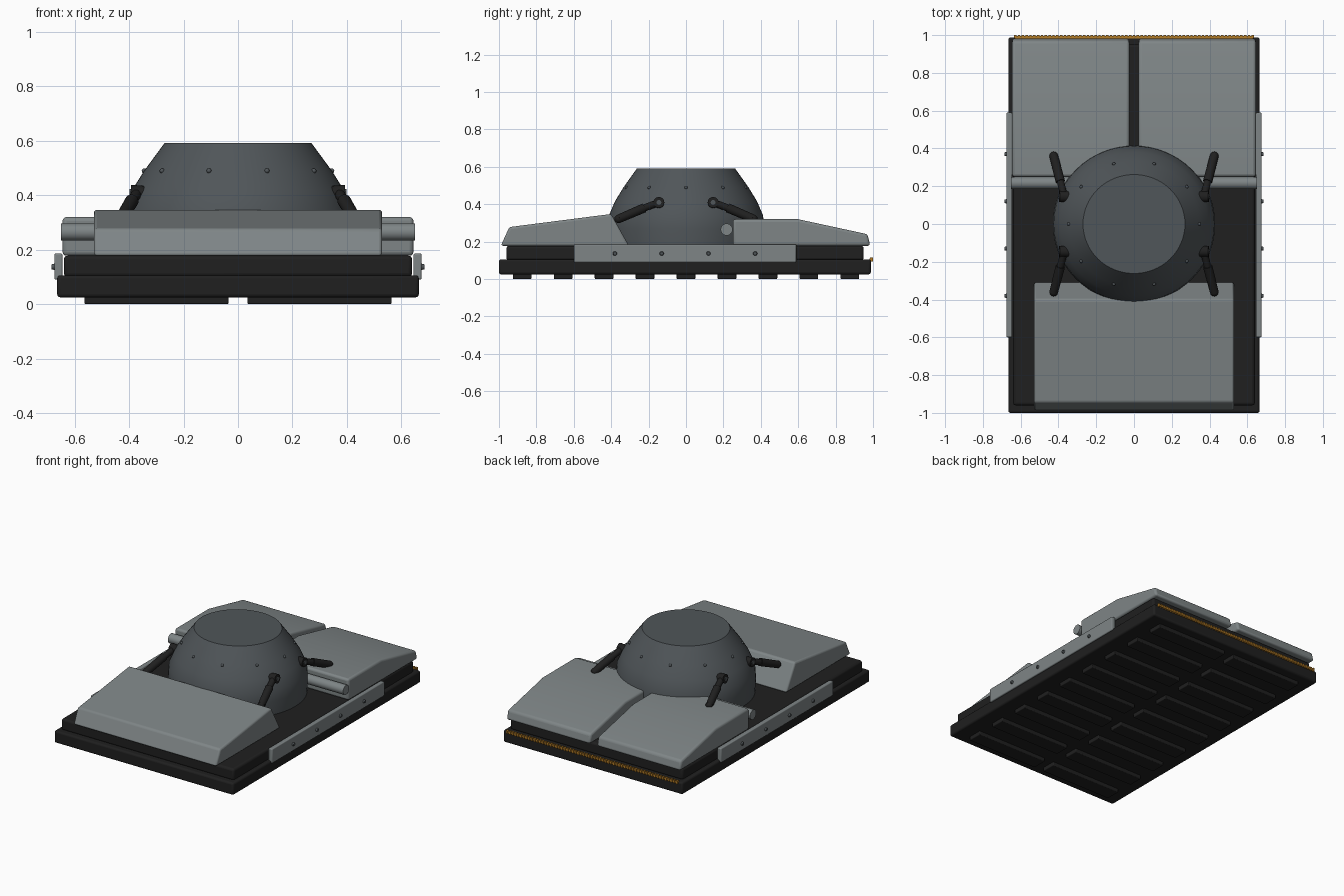
import bpy, bmesh, math
from mathutils import Vector, Matrix

cube = bpy.data.objects.get("Cube")
if cube:
    bpy.data.objects.remove(cube)


def material(name, colour):
    m = bpy.data.materials.new(name)
    m.use_nodes = True
    m.diffuse_color = (*colour, 1)
    m.node_tree.nodes["Principled BSDF"].inputs["Base Color"].default_value = (*colour, 1)
    return m


black = material("black rubber", (0.014, 0.014, 0.014))
grey = material("armour grey", (0.21, 0.235, 0.24))
slate = material("dark slate", (0.08, 0.092, 0.1))
gold = material("amber gold", (0.45, 0.2, 0.02))


def finish(name, bm, mat, bevel=0, smooth=False):
    bmesh.ops.recalc_face_normals(bm, faces=bm.faces)
    mesh = bpy.data.meshes.new(name)
    bm.to_mesh(mesh)
    bm.free()
    mesh.materials.append(mat)
    obj = bpy.data.objects.new(name, mesh)
    bpy.context.collection.objects.link(obj)
    if bevel:
        mod = obj.modifiers.new("Bevel", "BEVEL")
        mod.width, mod.segments, mod.limit_method = bevel, 3, "ANGLE"
    if smooth or bevel:
        bpy.ops.object.select_all(action="DESELECT")
        obj.select_set(True)
        bpy.context.view_layer.objects.active = obj
        bpy.ops.object.shade_smooth_by_angle(angle=math.radians(35))
    return obj


def add_box(bm, x, y, z):
    """Adds a box spanning the given (low, high) ranges."""
    size = [b - a for a, b in (x, y, z)]
    mid = [(a + b) / 2 for a, b in (x, y, z)]
    bmesh.ops.create_cube(bm, size=1, matrix=Matrix.Translation(mid) @ Matrix.Diagonal((*size, 1)))


def add_rod(bm, a, b, r1, r2=None, sides=20):
    a, b = Vector(a), Vector(b)
    d = b - a
    matrix = Matrix.Translation((a + b) / 2) @ d.to_track_quat("Z", "Y").to_matrix().to_4x4()
    bmesh.ops.create_cone(bm, cap_ends=True, segments=sides, radius1=r1,
                          radius2=r1 if r2 is None else r2, depth=d.length, matrix=matrix)


def add_ball(bm, centre, r):
    bmesh.ops.create_uvsphere(bm, u_segments=16, v_segments=10, radius=r,
                              matrix=Matrix.Translation(centre))


def box(name, x, y, z, mat, bevel=0):
    bm = bmesh.new()
    add_box(bm, x, y, z)
    return finish(name, bm, mat, bevel)


def extrude_profile(name, points, x0, x1, mat, bevel):
    """Sweeps a y-z outline from x0 to x1."""
    bm = bmesh.new()
    face = bm.faces.new([bm.verts.new((x0, y, z)) for y, z in points])
    new = bmesh.ops.extrude_face_region(bm, geom=[face])["geom"]
    bmesh.ops.translate(bm, vec=(x1 - x0, 0, 0),
                        verts=[v for v in new if isinstance(v, bmesh.types.BMVert)])
    return finish(name, bm, mat, bevel)


# Hull slabs
box("lower_hull", (-0.665, 0.665), (-1, 0.988), (0.025, 0.106), black, 0.012)
box("upper_deck", (-0.64, 0.64), (-0.96, 0.95), (0.1, 0.178), black, 0.014)

# Ground pads in two columns
bm = bmesh.new()
for i in range(9):
    y = (i - 4) * 0.219
    for s in (-1, 1):
        add_box(bm, sorted((s * 0.035, s * 0.565)), (y - 0.05, y + 0.05), (0, 0.03))
finish("ground_pads", bm, black, 0.005)

# Front hood and the two rear panels
extrude_profile("front_hood", [(-0.99, 0.178), (-0.945, 0.278), (-0.4, 0.348), (-0.305, 0.178)],
                -0.53, 0.53, grey, 0.012)
rear = [(0.25, 0.178), (0.25, 0.32), (0.6, 0.32), (0.97, 0.24), (0.985, 0.178)]
for side, s in (("left", 1), ("right", -1)):
    extrude_profile(side + "_rear_panel", rear, s * 0.025, s * 0.645, grey, 0.014)

# Hinge rod across the rear panels
bm = bmesh.new()
add_rod(bm, (-0.65, 0.217, 0.265), (0.65, 0.217, 0.265), 0.032, sides=24)
finish("hinge_rod", bm, grey, smooth=True)

# Turret, turned from a profile
outline = [(0, 0.17), (0.425, 0.17), (0.43, 0.27), (0.425, 0.34), (0.392, 0.415),
           (0.345, 0.49), (0.27, 0.592), (0, 0.592)]
bm = bmesh.new()
verts = [bm.verts.new((r, 0, z)) for r, z in outline]
edges = [bm.edges.new(pair) for pair in zip(verts, verts[1:])]
bmesh.ops.spin(bm, geom=verts + edges, cent=(0, 0, 0), axis=(0, 0, 1),
               angle=math.tau, steps=64, use_duplicate=False)
bmesh.ops.remove_doubles(bm, verts=bm.verts, dist=0.0005)
bmesh.ops.scale(bm, vec=(1, 0.97, 1), verts=bm.verts)
finish("turret", bm, slate, smooth=True)

# Ring of turret rivets
bm = bmesh.new()
for i in range(10):
    a = i * math.tau / 10
    add_ball(bm, (0.345 * math.cos(a), 0.335 * math.sin(a), 0.49), 0.009)
finish("turret_rivets", bm, slate, smooth=True)

# Four jointed struts around the turret
for end, t in (("front", -1), ("rear", 1)):
    for side, s in (("left", 1), ("right", -1)):
        def at(x, y, z):
            return (s * x, t * y, z)
        bm = bmesh.new()
        add_rod(bm, at(0.34, 0.145, 0.405), at(0.395, 0.145, 0.41), 0.029)
        add_rod(bm, at(0.37, 0.145, 0.41), at(0.395, 0.25, 0.37), 0.019)
        add_rod(bm, at(0.39, 0.225, 0.38), at(0.425, 0.36, 0.322), 0.025, 0.023)
        add_ball(bm, at(0.425, 0.36, 0.322), 0.023)
        finish(f"{end}_{side}_strut", bm, black, smooth=True)
        bm = bmesh.new()
        add_rod(bm, at(0.38, 0.145, 0.41), at(0.399, 0.145, 0.41), 0.013)
        finish(f"{end}_{side}_strut_pin", bm, slate, smooth=True)

# Side plates with bolts
for side, s in (("left", 1), ("right", -1)):
    box(side + "_side_plate", sorted((s * 0.645, s * 0.675)), (-0.6, 0.59),
        (0.09, 0.186), grey, 0.006)
    bm = bmesh.new()
    for y in (-0.38, -0.13, 0.12, 0.37):
        add_rod(bm, (s * 0.67, y, 0.137), (s * 0.685, y, 0.137), 0.013, 0.009, 12)
    finish(side + "_plate_bolts", bm, slate, smooth=True)

# Beaded trim along the rear edge
bm = bmesh.new()
add_box(bm, (-0.63, 0.63), (0.982, 0.994), (0.098, 0.11))
for i in range(63):
    x = (i - 31) * 0.0203
    add_box(bm, (x - 0.006, x + 0.006), (0.984, 1), (0.094, 0.115))
finish("rear_trim", bm, gold)
